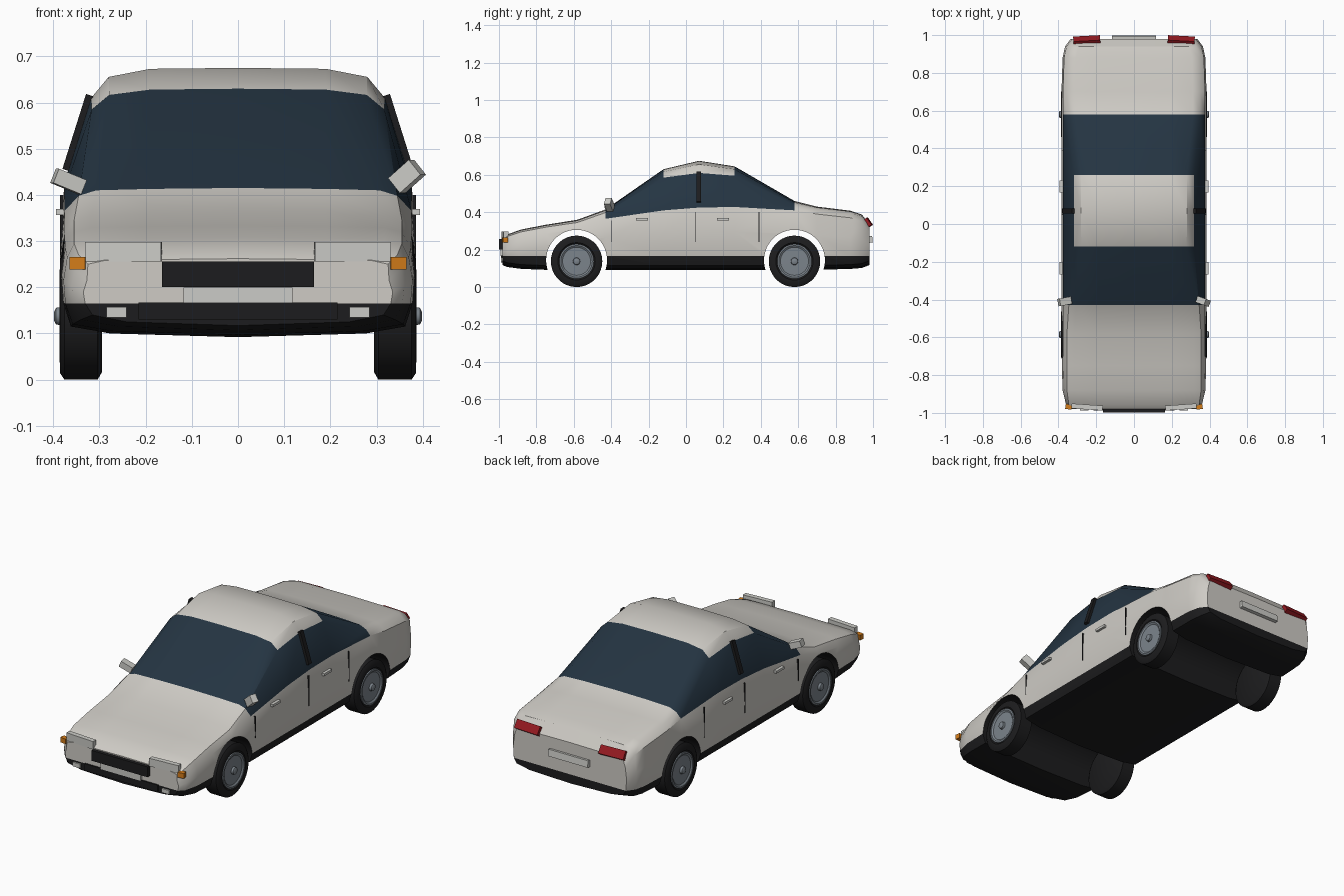
import bpy, bmesh
from math import radians, pi
from mathutils import Matrix, Vector, Euler

if "Cube" in bpy.data.objects:
    bpy.data.objects.remove(bpy.data.objects["Cube"])


def mat(name, r, g, b):
    m = bpy.data.materials.new(name)
    m.diffuse_color = (r, g, b, 1)
    m.use_nodes = True
    m.node_tree.nodes["Principled BSDF"].inputs["Base Color"].default_value = m.diffuse_color
    return m


PAINT = mat("paint", .62, .60, .56)
BLACK = mat("black_trim", .012, .012, .013)
GLASS = mat("glass", .018, .035, .055)
RED = mat("red_lens", .3, .01, .015)
ORANGE = mat("orange_lens", .65, .2, .01)
METAL = mat("rim_metal", .2, .23, .26)
LIGHT = mat("light_grey", .6, .6, .57)


def make(name, bm, mats, smooth=None, mirror=False):
    bmesh.ops.recalc_face_normals(bm, faces=bm.faces)
    me = bpy.data.meshes.new(name)
    bm.to_mesh(me)
    bm.free()
    for m in mats:
        me.materials.append(m)
    ob = bpy.data.objects.new(name, me)
    bpy.context.collection.objects.link(ob)
    bpy.ops.object.select_all(action='DESELECT')
    ob.select_set(True)
    bpy.context.view_layer.objects.active = ob
    if smooth:
        bpy.ops.object.shade_smooth_by_angle(angle=radians(smooth))
    if mirror:
        ob.modifiers.new("mirror", 'MIRROR')
    return ob


def box(name, c, size, m, rot=(0, 0, 0), mirror=False):
    bm = bmesh.new()
    e = Euler([radians(a) for a in rot])
    bmesh.ops.create_cube(bm, size=1, matrix=Matrix.LocRotScale(Vector(c), e, Vector(size)))
    return make(name, bm, [m], mirror=mirror)


def lathe(name, profile, y, z, m):
    # revolve an (x, radius) profile round the axle
    bm = bmesh.new()
    vs = [bm.verts.new((x, y, z + r)) for x, r in profile]
    es = [bm.edges.new(p) for p in zip(vs, vs[1:])]
    bmesh.ops.spin(bm, geom=vs + es, cent=(0, y, z), axis=(1, 0, 0),
                   angle=2 * pi, steps=36, use_duplicate=False)
    bmesh.ops.remove_doubles(bm, verts=bm.verts, dist=1e-4)
    return make(name, bm, [m], smooth=35, mirror=True)


# Body: cross-sections (y, half width, bottom z, shoulder z, upper edge x, upper edge z, top z)
STATIONS = [
    (-.98, .335, .125, .215, .325, .250, .262),
    (-.955, .36, .115, .240, .345, .270, .282),
    (-.88, .378, .105, .265, .355, .295, .308),
    (-.75, .382, .10, .285, .355, .320, .333),
    (-.58, .384, .10, .315, .355, .345, .360),
    (-.43, .384, .10, .365, .345, .398, .415),
    (-.12, .384, .10, .410, .317, .585, .630),
    (.07, .384, .10, .425, .318, .610, .675),
    (.26, .384, .10, .428, .318, .595, .645),
    (.58, .384, .10, .410, .350, .437, .460),
    (.70, .384, .10, .390, .350, .415, .430),
    (.88, .378, .105, .370, .345, .395, .408),
    (.94, .365, .11, .350, .330, .378, .388),
    (.98, .335, .125, .290, .315, .325, .335),
]
SILL = .165
bm = bmesh.new()
rings = []
for y, w, zb, zsh, xe, ze, zt in STATIONS:
    half = [(0, zb - .008), (w * .72, zb), (w - .02, zb + .015), (w - .004, SILL),
            (w, (SILL + zsh) / 2), (w - .008, zsh), (xe, ze),
            (xe - .038, ze + .7 * (zt - ze)), (.19, zt - .002), (0, zt)]
    full = half + [(-x, z) for x, z in half[8:0:-1]]
    rings.append([bm.verts.new((x, y, z)) for x, z in full])
for k in range(len(rings) - 1):
    y0, y1 = STATIONS[k][0], STATIONS[k + 1][0]
    for j in range(18):
        seg = j if j < 9 else 17 - j
        n = (j + 1) % 18
        f = bm.faces.new((rings[k][j], rings[k][n], rings[k + 1][n], rings[k + 1][j]))
        cabin = y0 >= -.43 and y1 <= .58
        roof = y0 >= -.12 and y1 <= .26 and seg > 5
        f.material_index = 1 if seg < 3 else 2 if cabin and seg >= 5 and not roof else 0
for r in (rings[0], rings[-1]):
    for i in range(9):
        vs = [r[i], r[i + 1], r[-(i + 1)], r[-i]]
        f = bm.faces.new(list(dict.fromkeys(vs)))
        f.material_index = 1 if i < 3 else 0
body = make("car_body", bm, [PAINT, BLACK, GLASS])

# Wheel arches cut straight through
AXLES = {"front": -.585, "rear": .58}
for end, y in AXLES.items():
    bm = bmesh.new()
    bmesh.ops.create_cone(bm, cap_ends=True, segments=48, radius1=.163, radius2=.163, depth=1.2,
                          matrix=Matrix.Translation((0, y, .143)) @ Matrix.Rotation(pi / 2, 4, 'Y'))
    cutter = make(end + "_arch_cutter", bm, [BLACK])
    cutter.hide_render = True
    b = body.modifiers.new("arch", 'BOOLEAN')
    b.operation, b.solver, b.object = 'DIFFERENCE', 'EXACT', cutter
    b.material_mode = 'TRANSFER'
    bpy.ops.object.select_all(action='DESELECT')
    body.select_set(True)
    bpy.context.view_layer.objects.active = body
    bpy.ops.object.modifier_apply(modifier=b.name)
    bpy.data.objects.remove(cutter)
bpy.ops.object.shade_smooth_by_angle(angle=radians(32))

# Wheels
for end, y in AXLES.items():
    zc = .1375
    lathe(end + "_tyres", [(.295, 0), (.295, .122), (.304, .1375), (.376, .1375),
                           (.385, .124), (.386, .1), (.378, .09), (.37, .09)], y, zc, BLACK)
    lathe(end + "_rims", [(.37, .092), (.386, .092), (.387, .084), (.381, .075), (.383, 0)], y, zc, METAL)
    lathe(end + "_hubs", [(.38, .02), (.394, .018), (.398, .01), (.398, 0)], y, zc, METAL)

# Front details
box("grille", (0, -.983, .228), (.33, .032, .055), BLACK)
box("lower_intake", (0, -.978, .149), (.43, .02, .037), BLACK)
box("front_plate", (0, -.982, .183), (.235, .02, .034), LIGHT)
box("headlights", (.248, -.969, .277), (.165, .026, .042), LIGHT, (0, 0, 4), True)
box("indicators", (.346, -.968, .252), (.034, .026, .027), ORANGE, (0, 0, 8), True)
box("fog_lamps", (.263, -.977, .146), (.044, .022, .022), LIGHT, mirror=True)

# Rear details
box("tail_lights", (.25, .973, .345), (.142, .024, .046), RED, (35, 0, -3), True)
box("rear_plate", (0, .985, .255), (.235, .024, .036), LIGHT, (6, 0, 0))

# Side details
box("window_pillars", (.347, .068, .535), (.016, .026, .17), BLACK, (0, -17.5, 0), True)
for i, (y, top) in enumerate(((-.40, .355), (.05, .40), (.39, .40))):
    box(f"door_seam_{i + 1}", (.38, y, (.24 + top) / 2), (.01, .004, top - .24), BLACK, mirror=True)
for end, y in (("front", -.235), ("rear", .198)):
    box(end + "_door_handles", (.386, y, .363), (.016, .065, .013), LIGHT, mirror=True)
box("right_mirror", (.366, -.41, .44), (.062, .035, .042), LIGHT, (0, -40, -20))
box("left_mirror", (-.367, -.41, .429), (.066, .04, .033), LIGHT, (0, 22, 10))
